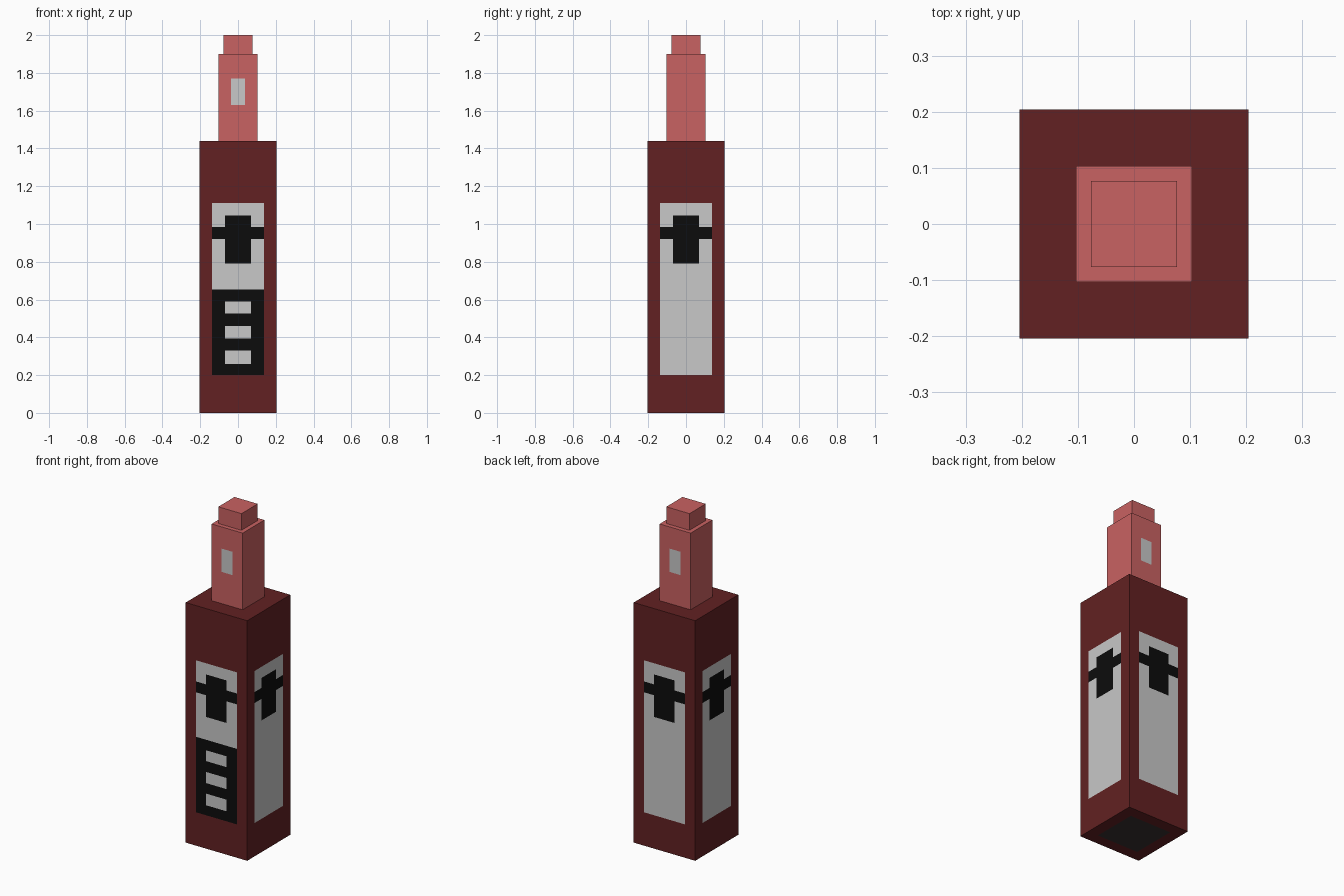
import bpy, bmesh

if "Cube" in bpy.data.objects:
    bpy.data.objects.remove(bpy.data.objects["Cube"])


def material(name, rgb):
    m = bpy.data.materials.new(name)
    m.diffuse_color = (*rgb, 1.0)
    m.use_nodes = True
    m.node_tree.nodes["Principled BSDF"].inputs["Base Color"].default_value = m.diffuse_color
    return m


DARK_RED = material("dark red", (0.122, 0.0152, 0.016))
PINK = material("salmon pink", (0.584, 0.122, 0.122))
GREY = material("light grey", (0.578, 0.578, 0.578))
BLACK = material("black", (0.0037, 0.0037, 0.0037))
CHARCOAL = material("charcoal", (0.04, 0.03, 0.03))


def block(name, half, z0, z1, mats, side_cuts=(), z_cuts=(), rule=None):
    """Square block, sliced by planes; each face is coloured by the rule."""
    bm = bmesh.new()
    bmesh.ops.create_cube(bm, size=1)
    for v in bm.verts:
        v.co = (v.co.x * 2 * half, v.co.y * 2 * half, z0 + (v.co.z + 0.5) * (z1 - z0))

    def cut(co, no):
        bmesh.ops.bisect_plane(bm, geom=bm.verts[:] + bm.edges[:] + bm.faces[:],
                               plane_co=co, plane_no=no)

    for c in side_cuts:
        for s in (c, -c):
            cut((s, 0, 0), (1, 0, 0))
            cut((0, s, 0), (0, 1, 0))
    for z in z_cuts:
        cut((0, 0, z), (0, 0, 1))
    bm.normal_update()
    if rule:
        for f in bm.faces:
            f.material_index = rule(f.calc_center_median(), f.normal)
    me = bpy.data.meshes.new(name)
    bm.to_mesh(me)
    bm.free()
    for m in mats:
        me.materials.append(m)
    ob = bpy.data.objects.new(name, me)
    bpy.context.collection.objects.link(ob)
    return ob


INNER, PANEL = 0.068, 0.137
SLOTS = [(0.26, 0.33), (0.393, 0.46), (0.525, 0.59)]


# Body: a panel with a dark badge on every side, slotted grille on the front
def body_colour(c, n):
    if n.z > 0.5:
        return 0
    if n.z < -0.5:
        return 3 if max(abs(c.x), abs(c.y)) < PANEL else 0
    u = abs(c.x) if abs(n.y) > 0.5 else abs(c.y)
    if u > PANEL or not 0.2 < c.z < 1.112:
        return 0
    if 0.92 < c.z < 0.985 or (u < INNER and 0.79 < c.z < 1.045):
        return 2
    if n.y < -0.5 and c.z < 0.653:
        return 1 if u < INNER and any(a < c.z < b for a, b in SLOTS) else 2
    return 1


body_z = [0.2, 0.653, 0.79, 0.92, 0.985, 1.045, 1.112] + [z for s in SLOTS for z in s]
block("body", 0.204, 0, 1.44, [DARK_RED, GREY, BLACK, CHARCOAL],
      (INNER, PANEL), body_z, body_colour)


# Neck: small light window on front and back
def neck_colour(c, n):
    return int(abs(n.y) > 0.5 and abs(c.x) < 0.036 and 1.63 < c.z < 1.77)


block("neck", 0.103, 1.44, 1.9, [PINK, GREY], (0.036,), (1.63, 1.77), neck_colour)

# Cap
block("cap", 0.077, 1.9, 2.0, [PINK])
